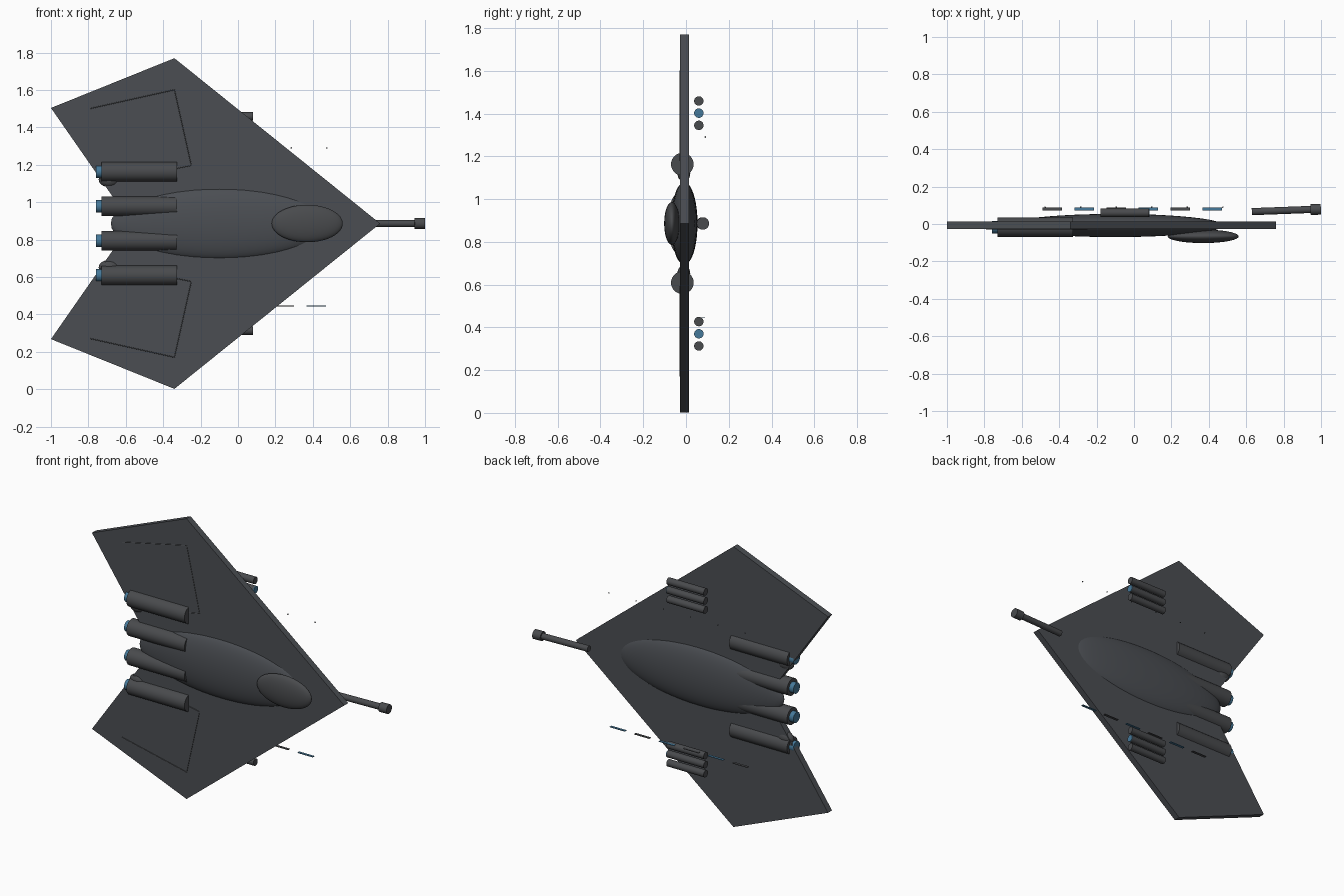
import bpy, bmesh, math
from mathutils import Vector

if "Cube" in bpy.data.objects:
    bpy.data.objects.remove(bpy.data.objects["Cube"])

CZ = 0.886          # height of the mirror line


def material(name, rgb):
    m = bpy.data.materials.new(name)
    m.diffuse_color = (*rgb, 1)
    m.use_nodes = True
    m.node_tree.nodes["Principled BSDF"].inputs["Base Color"].default_value = m.diffuse_color
    return m


HULL = material("hull_grey", (0.070, 0.076, 0.086))
DARK = material("dark_grey", (0.066, 0.069, 0.074))
BLUE = material("glow_blue", (0.060, 0.190, 0.320))


def finish(name, mat, smooth=True):
    o = bpy.context.object
    o.name = name
    o.data.materials.append(mat)
    if smooth:
        bpy.ops.object.shade_smooth_by_angle(angle=math.radians(40))
    return o


def rod(name, a, b, r, mat, sides=32):
    a, b = Vector(a), Vector(b)
    d = b - a
    bpy.ops.mesh.primitive_cylinder_add(vertices=sides, radius=r, depth=d.length,
                                        location=(a + b) / 2,
                                        rotation=d.to_track_quat('Z', 'Y').to_euler())
    return finish(name, mat)


def ellipsoid(name, loc, radii, mat, seg=48):
    bpy.ops.mesh.primitive_uv_sphere_add(segments=seg, ring_count=seg // 2, location=loc)
    bpy.context.object.scale = radii
    bpy.ops.object.transform_apply(location=False, rotation=False)
    return finish(name, mat)


def box(name, loc, size, mat):
    bpy.ops.mesh.primitive_cube_add(size=1, location=loc)
    bpy.context.object.scale = size
    return finish(name, mat, False)


# wing: swept plate with a notched trailing edge
half = [(0.76, 0), (-0.34, 0.884), (-1.0, 0.618), (-0.57, 0)]
outline = half + [(half[2][0], -half[2][1]), (half[1][0], -half[1][1])]
bm = bmesh.new()
face = bm.faces.new([bm.verts.new((x, -0.027, CZ + z)) for x, z in outline])
ext = bmesh.ops.extrude_face_region(bm, geom=[face])
bmesh.ops.translate(bm, vec=(0, 0.04, 0),
                    verts=[v for v in ext["geom"] if isinstance(v, bmesh.types.BMVert)])
bmesh.ops.recalc_face_normals(bm, faces=bm.faces)
mesh = bpy.data.meshes.new("wing")
bm.to_mesh(mesh)
mesh.materials.append(HULL)
bpy.context.collection.objects.link(bpy.data.objects.new("wing", mesh))

# fuselage and canopy
ellipsoid("fuselage", (-0.1, -0.008, CZ), (0.58, 0.062, 0.193), HULL)
ellipsoid("canopy", (0.37, -0.066, CZ), (0.19, 0.036, 0.1), DARK)

# nose gun
rod("gun_barrel", (0.63, 0.066, CZ), (0.95, 0.078, CZ), 0.019, DARK)
rod("gun_muzzle", (0.944, 0.077, CZ), (0.999, 0.079, CZ), 0.029, DARK)

for side, tag in ((1, "upper"), (-1, "lower")):
    # engines with glowing exhausts
    for off, kind in ((0.277, "outer"), (0.092, "inner")):
        z = CZ + side * off
        rod(f"{tag}_{kind}_engine", (-0.73, -0.017, z), (-0.325, -0.017, z), 0.053, DARK)
        rod(f"{tag}_{kind}_exhaust", (-0.76, -0.017, z), (-0.70, -0.017, z), 0.033, BLUE)
    ellipsoid(f"{tag}_engine_fairing", (-0.69, -0.01, CZ + side * 0.235),
              (0.055, 0.03, 0.04), DARK, 24)

    # missile rack, the middle missile has a blue tip
    for i in (-1, 0, 1):
        z = CZ + side * 0.516 + i * 0.057
        rod(f"{tag}_missile", (-0.18, 0.06, z), (0.08, 0.06, z), 0.022, DARK)
        if i == 0:
            rod(f"{tag}_missile_tip", (0.078, 0.06, z), (0.083, 0.06, z), 0.022, BLUE)

    # thin panel lines on the front face
    pts = [(-0.79, 0.615), (-0.34, 0.715), (-0.25, 0.31), (-0.70, 0.22)]
    for (x1, z1), (x2, z2) in zip(pts, pts[1:]):
        rod(f"{tag}_panel_line", (x1, -0.027, CZ + side * z1),
            (x2, -0.027, CZ + side * z2), 0.0025, DARK, 8)

# row of alternating thin strips below, small beads above
for i in range(6):
    box("strip", (-0.437 + i * 0.171, 0.08, 0.445), (0.105, 0.016, 0.004),
        BLUE if i % 2 else DARK)
    ellipsoid("bead", (-0.475 + i * 0.19, 0.09, 1.29), (0.004,) * 3, DARK, 8)
